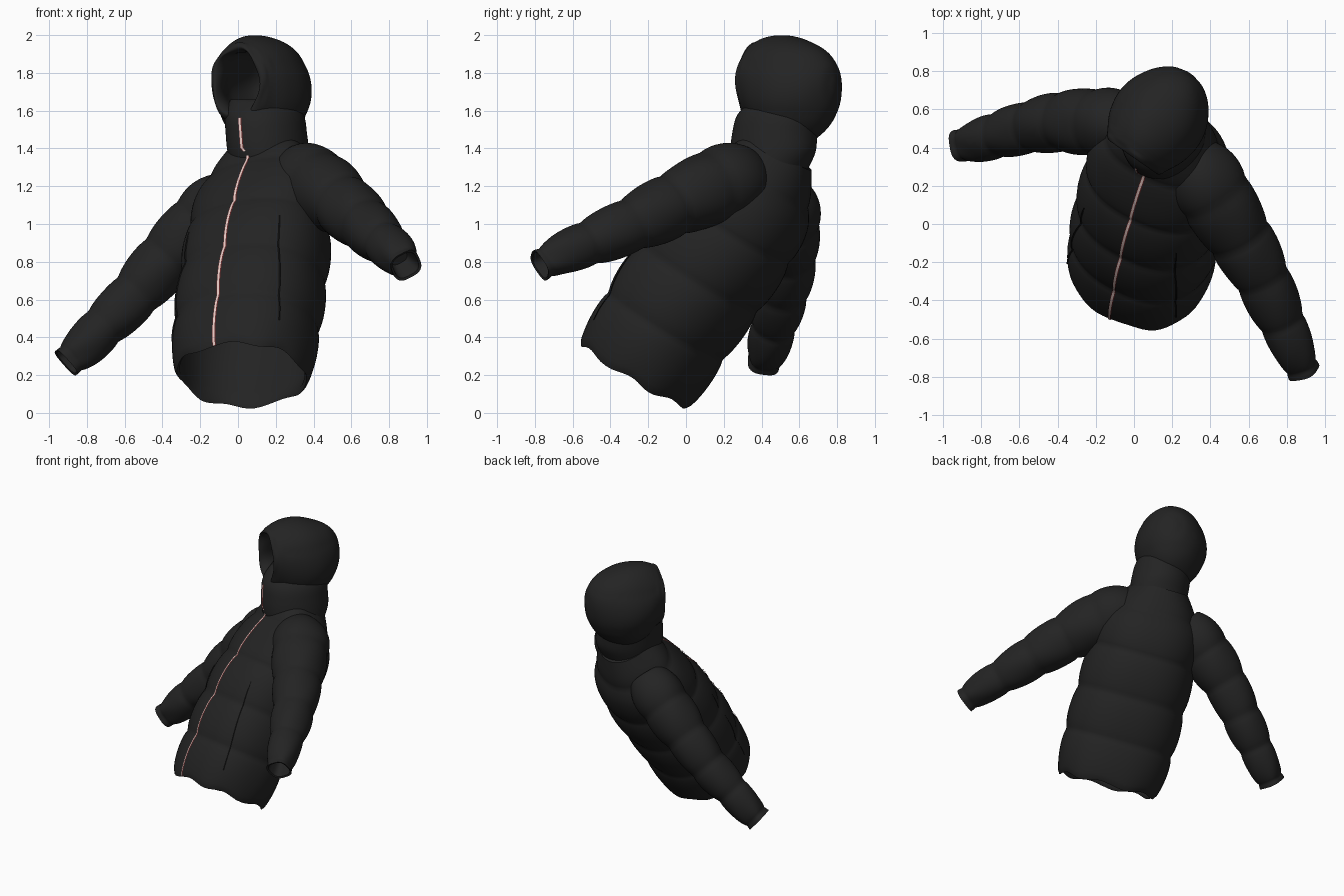
import bpy, bmesh, math
from mathutils import Vector as V

cube = bpy.data.objects.get("Cube")
if cube:
    bpy.data.objects.remove(cube)


def material(name, rgb):
    m = bpy.data.materials.new(name)
    m.use_nodes = True
    m.diffuse_color = (*rgb, 1)
    bsdf = m.node_tree.nodes["Principled BSDF"]
    bsdf.inputs["Base Color"].default_value = (*rgb, 1)
    bsdf.inputs["Roughness"].default_value = 0.8
    return m


BLACK = material("black fabric", (0.017, 0.017, 0.017))
SEAM = material("seam shadow", (0.007, 0.007, 0.007))
RED = material("dark red tape", (0.12, 0.02, 0.02))
PINK = material("pale pink teeth", (0.85, 0.62, 0.58))
SEG = 64


def finish(name, bm, mat):
    bmesh.ops.recalc_face_normals(bm, faces=bm.faces[:])
    me = bpy.data.meshes.new(name)
    bm.to_mesh(me)
    bm.free()
    ob = bpy.data.objects.new(name, me)
    bpy.context.collection.objects.link(ob)
    me.materials.append(mat)
    bpy.ops.object.select_all(action="DESELECT")
    ob.select_set(True)
    bpy.context.view_layer.objects.active = ob
    bpy.ops.object.shade_smooth_by_angle(angle=math.radians(50))
    return ob


def loft(name, rings, mat, cap_start=False, cap_end=True):
    """Skin a list of closed point rings."""
    bm = bmesh.new()
    loops = [[bm.verts.new(p) for p in ring] for ring in rings]
    for a, b in zip(loops, loops[1:]):
        for i in range(len(a)):
            j = (i + 1) % len(a)
            bm.faces.new((a[i], a[j], b[j], b[i]))
    if cap_start:
        bm.faces.new(loops[0])
    if cap_end:
        bm.faces.new(loops[-1])
    return finish(name, bm, mat)


def spline(keys, x):
    """Smooth interpolation through rows of (x, value, value...)."""
    k = next((i for i in range(len(keys) - 2) if x <= keys[i + 1][0]), len(keys) - 2)
    a, b = keys[k], keys[k + 1]
    p, q = keys[max(k - 1, 0)], keys[min(k + 2, len(keys) - 1)]
    h = b[0] - a[0]
    f = min(max((x - a[0]) / h, 0), 1)
    out = []
    for i in range(1, len(a)):
        ma = (b[i] - p[i]) / (b[0] - p[0]) * h
        mb = (q[i] - a[i]) / (q[0] - a[0]) * h
        out.append((2*f**3 - 3*f*f + 1)*a[i] + (f**3 - 2*f*f + f)*ma
                   + (3*f*f - 2*f**3)*b[i] + (f**3 - f*f)*mb)
    return out


def puff(x, pitch):
    """Quilted bulge: zero on a seam, one in the middle of a panel."""
    return abs(math.sin(math.pi * x / pitch)) ** 0.5


# Leaning body frame: up along the spine, across to the left, out of the front
UP = V((0.09, 0.52, 0.85)).normalized()
ACROSS = V((0.87, -0.43, 0.17))
ACROSS = (ACROSS - UP * ACROSS.dot(UP)).normalized()
FRONT = ACROSS.cross(UP)
HEM = V((0.02, -0.27, 0.20))

# height along spine, half width, front depth, back depth
BODY = [(0, .355, .325, .325), (.3, .385, .335, .34), (.58, .385, .325, .365),
        (.9, .375, .28, .385), (1.14, .35, .21, .36), (1.28, .285, .17, .30),
        (1.42, .19, .13, .23)]


def body_point(t, ang, grow=0.0):
    w, front, back = spline(BODY, t)
    bulge = 0.025 * (puff(t, 0.31) - 0.6) * min(1, (1.5 - t) * 3) + grow
    s, c = math.sin(ang), math.cos(ang)
    e = 0.88
    x = math.copysign(abs(s) ** e, s) * (w + bulge)
    d = front if c > 0 else back
    y = math.copysign(abs(c) ** e, c) * (d + bulge)
    wave = 0.012 * math.sin(7 * ang) * max(0, 1 - t * 5)
    return HEM + UP * (t + wave) + ACROSS * x + FRONT * y


angles = [2 * math.pi * i / SEG for i in range(SEG)]
inner = [[body_point(t, a, -0.025) for a in angles] for t in (1.1, .8, .5, .25, .1, .02)]
outer = [[body_point(1.42 * i / 70, a) for a in angles] for i in range(71)]
loft("jacket_body", inner + outer, BLACK, cap_start=True)

# Hood frame, turned a little to the right
FACE = V((-0.57, -0.82, 0)).normalized()
SIDE = V((0.82, -0.57, 0)).normalized()
TOP = V((0, 0, 1))


def oval(c, u, v, a, b, ripple=0.0, n=5, phase=0.0):
    pts = []
    for t in angles:
        k = 1 + ripple * math.sin(n * t + phase)
        pts.append(c + u * (a * k * math.cos(t)) + v * (b * k * math.sin(t)))
    return pts


# Stand-up collar: height, centre x, centre y, half width, half depth
COLLAR = [(1.28, .17, .44, .20, .20), (1.38, .16, .46, .205, .235),
          (1.48, .15, .47, .205, .235), (1.58, .14, .49, .20, .225), (1.66, .13, .52, .17, .17)]


def collar_at(z):
    x, y, w, d = spline(COLLAR, z)
    return V((x, y, z)), w, d


rings = []
for i in range(20):
    c, w, d = collar_at(1.28 + 0.02 * i)
    rings.append(oval(c, SIDE, FACE, w, d))
loft("collar", rings, BLACK)

# Hood shell from the back, over the rim and into the hollow:
# step, offset towards the face, half width, half height, centre height
HOOD = [(0, -.29, .02, .03, 1.73), (1, -.265, .10, .13, 1.725), (2, -.2, .175, .215, 1.71),
        (3, -.1, .232, .27, 1.70), (4, 0, .25, .295, 1.70), (5, .1, .235, .28, 1.715),
        (6, .18, .20, .235, 1.74), (7, .235, .165, .20, 1.745), (8, .235, .14, .18, 1.745),
        (9, .18, .13, .17, 1.745), (10, .05, .16, .18, 1.74), (11, -.12, .13, .15, 1.73),
        (12, -.2, .01, .01, 1.72)]
rings = []
for i in range(73):
    step = i / 6
    s, w, h, z = spline(HOOD, step)
    c = V((0.13, 0.55, z)) + FACE * s
    w, h = max(w, .005), max(h, .005)
    ring = oval(c, SIDE, TOP, w, h, 0.04 if step > 6.5 else 0.008, 5, step)
    # Quilt bands around the outside of the hood
    if step < 6:
        for j, p in enumerate(ring):
            k = 1 + 0.03 * (puff(p.z - 1.31, 0.27) - 0.8)
            ring[j] = c + (p - c) * k
    rings.append(ring)
loft("hood", rings, BLACK, cap_start=True)


def sleeve(name, keys, pitch):
    """Puffy tube along a path, with a crumpled cuff and a hollow end."""
    keys = [(i, *k) for i, k in enumerate(keys)]
    last, rings, run, prev = len(keys) - 1, [], 0, None
    n = 72
    for i in range(n + 1):
        t = last * i / n
        x, y, z, r = spline(keys, t)
        p = V((x, y, z))
        if prev is not None:
            run += (p - prev).length
        prev = p
        ahead = V(spline(keys, min(t + .05, last))[:3])
        back = V(spline(keys, max(t - .05, 0))[:3])
        d = (ahead - back).normalized()
        u = d.cross(TOP).normalized()
        v = u.cross(d)
        r += 0.02 * (puff(run, pitch) - 0.65)
        crumple = 0.012 + 0.045 * max(0, t / last - 0.8) * 5
        rings.append(oval(p, u, v, r, r, crumple, 4, run * 14))
    for depth, scale in ((0.005, .85), (0.06, .75), (0.12, .6)):
        rings.append([p - d * depth + (q - p) * scale for q in rings[n]])
    loft(name, rings, BLACK, cap_start=True)


sleeve("left_sleeve", [(.26, .36, 1.22, .15), (.38, .21, 1.22, .2), (.53, -.03, 1.12, .175),
                       (.66, -.26, 1.01, .15), (.765, -.49, .91, .125),
                       (.835, -.65, .845, .105), (.89, -.775, .78, .085)], 0.27)
sleeve("right_sleeve", [(-.02, .51, 1.17, .14), (-.13, .53, 1.07, .175), (-.27, .535, .93, .17),
                        (-.42, .53, .77, .15), (-.56, .505, .61, .135), (-.71, .465, .46, .12),
                        (-.82, .435, .345, .105), (-.91, .41, .265, .09)], 0.25)


def ribbon(name, pts, side, half, out, mat):
    """Flat strip following points on the fabric."""
    bm = bmesh.new()
    rows = [[bm.verts.new(p + out + side * (half * k)) for k in (-1, 1)] for p in pts]
    for a, b in zip(rows, rows[1:]):
        bm.faces.new((a[0], a[1], b[1], b[0]))
    finish(name, bm, mat)


# Front zip from hem to chin
zip_line = [body_point(1.27 * i / 60, 0) for i in range(61)]
for i in range(9):
    c, w, d = collar_at(1.40 + 0.02 * i)
    zip_line.append(c + FACE * d)
ribbon("zip_tape", zip_line, ACROSS, 0.010, FRONT * 0.004, RED)
ribbon("zip_teeth", zip_line, ACROSS, 0.006, FRONT * 0.007, PINK)

# Long pocket seams on both front panels
for name, sign in (("left", 1), ("right", -1)):
    line = [body_point(0.15 + 0.65 * i / 30, sign * (0.95 - 0.008 * i)) for i in range(31)]
    ribbon(name + "_pocket_seam", line, ACROSS, 0.004, (FRONT + ACROSS * sign) * 0.003, SEAM)
